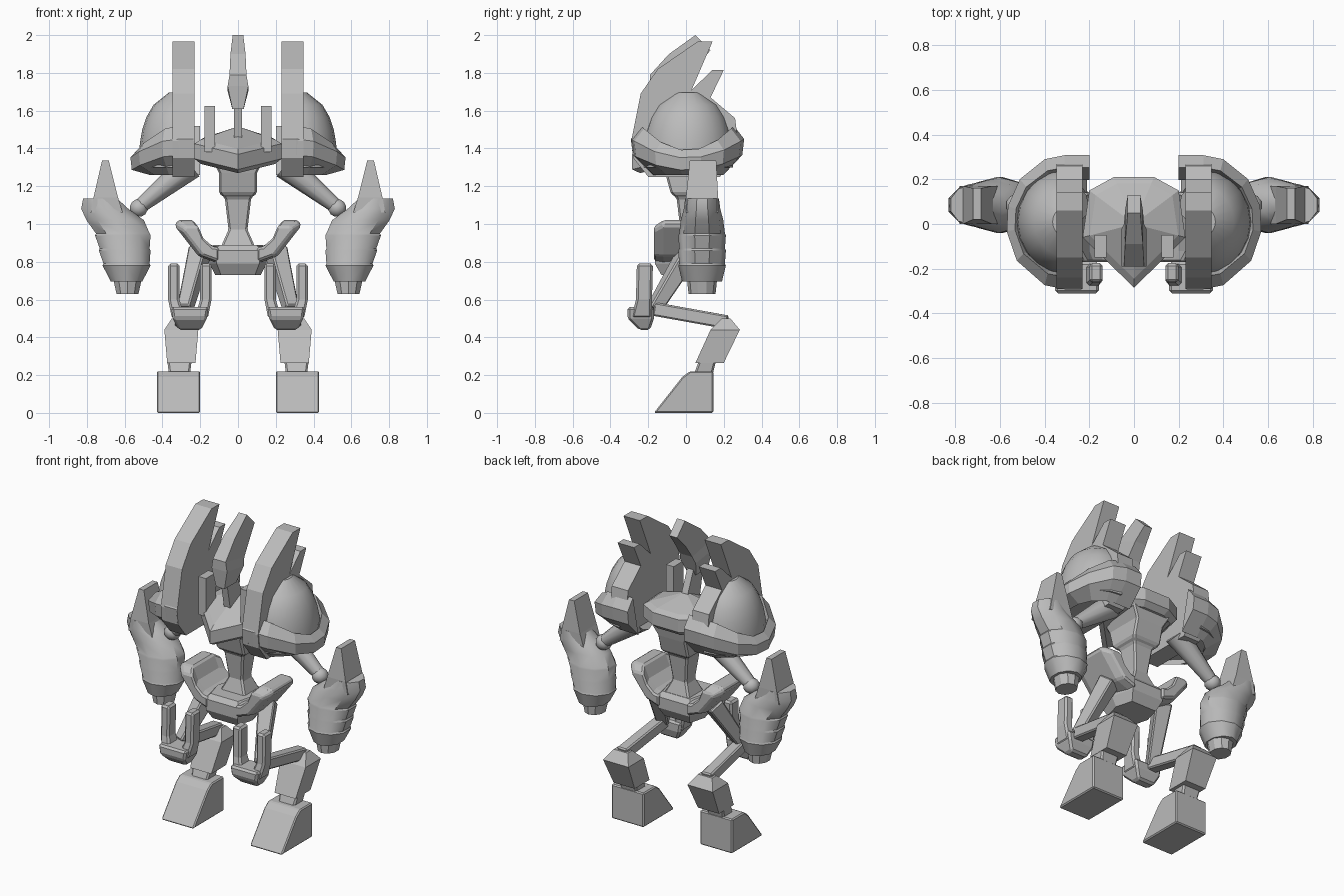
import bpy, bmesh, math
from mathutils import Vector

if "Cube" in bpy.data.objects:
    bpy.data.objects.remove(bpy.data.objects["Cube"], do_unlink=True)

tone = (0.5, 0.5, 0.5, 1)
grey = bpy.data.materials.new("plain_grey")
grey.use_nodes = True
grey.diffuse_color = tone
grey.node_tree.nodes["Principled BSDF"].inputs["Base Color"].default_value = tone


def loft(name, rings, bevel=0, smooth=0, side=1):
    """Skin a row of equal-length rings and cap both ends."""
    bm = bmesh.new()
    rows = [[bm.verts.new((p[0] * side, p[1], p[2])) for p in ring] for ring in rings]
    n = len(rows[0])
    for a, b in zip(rows, rows[1:]):
        for i in range(n):
            j = (i + 1) % n
            bm.faces.new((a[i], a[j], b[j], b[i]))
    bm.faces.new(rows[0])
    bm.faces.new(rows[-1])
    bmesh.ops.recalc_face_normals(bm, faces=bm.faces)
    mesh = bpy.data.meshes.new(name)
    bm.to_mesh(mesh)
    bm.free()
    mesh.materials.append(grey)
    ob = bpy.data.objects.new(name, mesh)
    bpy.context.collection.objects.link(ob)
    if bevel:
        mod = ob.modifiers.new("bevel", "BEVEL")
        mod.width = bevel
        mod.segments = 1
        mod.limit_method = "ANGLE"
    if smooth:
        bpy.ops.object.select_all(action="DESELECT")
        ob.select_set(True)
        bpy.context.view_layer.objects.active = ob
        bpy.ops.object.shade_smooth_by_angle(angle=math.radians(smooth))


def pair(name, rings, **options):
    """Make the left part and its mirror image."""
    for label, side in (("left", 1), ("right", -1)):
        loft(f"{label}_{name}", rings, side=side, **options)


def slab(middle, half_width, profile):
    """Side profile in (y, z), drawn out along x."""
    return [[(x, y, z) for y, z in profile] for x in (middle - half_width, middle + half_width)]


def oblong(z, middle, half_width, front, back):
    """Level rectangle."""
    left, right = middle - half_width, middle + half_width
    return [(left, front, z), (right, front, z), (right, back, z), (left, back, z)]


def oval(cx, cy, z, rx, ry, sides=10):
    """Level polygon whose flats touch the given radii."""
    turn = math.pi / sides
    rx, ry = rx / math.cos(turn), ry / math.cos(turn)
    angles = [turn * (2 * i + 1) for i in range(sides)]
    return [(cx + rx * math.cos(a), cy + ry * math.sin(a), z) for a in angles]


def beam(start, end, start_radius, end_radius, sides):
    """Two rings square to the line between two points."""
    start, end = Vector(start), Vector(end)
    turn = (end - start).to_track_quat("Z", "Y")
    return [[p + turn @ Vector(v) for v in oval(0, 0, 0, r, r, sides)]
            for p, r in ((start, start_radius), (end, end_radius))]


# Feet, ankles and shins
sole = [(-0.17, 0), (0.145, 0), (0.145, 0.22), (0.02, 0.22), (-0.02, 0.19)]
pair("foot", slab(0.315, 0.115, sole), bevel=0.007)
pair("ankle", [oblong(0.2, 0.31, 0.055, 0.04, 0.14), oblong(0.28, 0.31, 0.065, 0.07, 0.16)], bevel=0.01)
pair("shin", [oblong(0.265, 0.3, 0.075, 0.05, 0.2), oblong(0.44, 0.3, 0.09, 0.13, 0.285),
              oblong(0.5, 0.3, 0.05, 0.19, 0.235)])

# Folded legs
knee = (0.28, -0.17, 0.55)
pair("lower_leg_bar", beam(knee, (0.3, 0.22, 0.48), 0.036, 0.036, 4), bevel=0.008)
pair("thigh", beam((0.2, 0.02, 0.86), knee, 0.05, 0.035, 4), bevel=0.008)

# Knee forks with two upright prongs
fork_x = 0.255
pair("knee_cup", [oblong(0.44, fork_x, 0.06, -0.25, -0.19), oblong(0.5, fork_x, 0.09, -0.31, -0.17),
                  oblong(0.56, fork_x, 0.1, -0.31, -0.17)], bevel=0.012)
for name, way in (("outer_prong", 1), ("inner_prong", -1)):
    tip_x = fork_x + 0.085 * way
    pair(name, [oblong(0.5, fork_x + 0.06 * way, 0.035, -0.29, -0.18),
                oblong(0.6, tip_x, 0.03, -0.265, -0.18),
                oblong(0.79, tip_x, 0.03, -0.26, -0.175)], bevel=0.012)


# Pelvis and hip wings
def hexagon(z, width, depth):
    corners = [(-0.75, -1), (0.75, -1), (1, 0), (0.75, 1), (-0.75, 1), (-1, 0)]
    return [(x * width, y * depth - 0.02, z) for x, y in corners]


loft("pelvis", [hexagon(0.73, 0.12, 0.11), hexagon(0.79, 0.15, 0.145),
                hexagon(0.86, 0.16, 0.145), hexagon(0.89, 0.13, 0.12)])
wing = [(0, 0.03), (0.04, 0.035), (0.1, 0.09), (0.135, 0.17), (0.22, 0.17),
        (0.235, 0.14), (0.11, -0.02), (0, -0.06)]
pair("hip_wing", [[(0.1 + x * s, y, 0.85 + z * s) for x, z in wing]
                  for y, s in ((-0.17, 0.8), (-0.12, 1), (0.09, 1), (0.14, 0.8))], bevel=0.01)

# Waist
loft("waist", [oblong(z, 0, width, 0.02 - depth, 0.02 + depth) for z, width, depth in
               ((0.88, 0.09, 0.08), (0.97, 0.05, 0.05), (1.14, 0.07, 0.07), (1.16, 0.1, 0.1),
                (1.27, 0.1, 0.13), (1.36, 0.15, 0.15))], bevel=0.01)

# Chest plate with a pointed front and a low peak
half = [(0.23, -0.06), (0.2, 0.15), (0.09, 0.21)]
plan = [(0, -0.285)] + half + [(-x, y) for x, y in reversed(half)]


def chest_ring(scale, height):
    return [(x * scale, y * scale, height + min(y * scale, 0) / 4) for x, y in plan]


loft("chest", [chest_ring(0.85, 1.33), chest_ring(1, 1.36), chest_ring(1, 1.44),
               chest_ring(0.86, 1.46), chest_ring(0.1, 1.51)])
pair("chest_post", [oblong(z, 0.15, 0.027, -0.15, -0.05) for z in (1.38, 1.625)])

# Neck and swept head crest
loft("neck", [oblong(1.4, 0, 0.022, -0.1, 0.06), oblong(1.66, 0, 0.022, -0.15, -0.05)])


def crest_ring(width, front, back, z):
    low = z - (z - 1.6) / 5
    return [(-width, front, z), (width, front, z), (width, back, low), (-width, back, low)]


loft("head_crest", [crest_ring(0.03, -0.18, -0.06, 1.61), crest_ring(0.055, -0.19, -0.02, 1.73),
                    crest_ring(0.045, -0.19, 0, 1.79), crest_ring(0.04, -0.09, 0.06, 1.9),
                    crest_ring(0.028, 0.05, 0.13, 2)])

# Shoulder fins with a second spike behind
fin = [(-0.2, 1.25), (-0.28, 1.35), (-0.29, 1.44), (-0.24, 1.69), (-0.15, 1.82),
       (0.06, 1.965), (0.14, 1.965), (0.03, 1.71), (0.14, 1.815), (0.2, 1.815), (0.13, 1.67),
       (0.26, 1.56), (0.28, 1.4), (0.18, 1.25)]
pair("shoulder_fin", slab(0.288, 0.058, fin))

# Rounded shoulder shells
arc = [math.radians(18 * i - 90) for i in range(11)]
shell = []
for step in range(7):
    t = step / 6.2
    r = math.sqrt(1 - t ** 2.6)
    shell.append([(0.3 + 0.225 * r * math.cos(a), 0.01 + 0.24 * r * math.sin(a), 1.3 + 0.41 * t)
                  for a in arc])
pair("shoulder_shell", shell, smooth=35)


# Flared angular rim around each shoulder
def rim_ring(degrees, pull=0):
    c, s = math.cos(math.radians(degrees)), math.sin(math.radians(degrees))
    rise = s * s / 10
    section = [(0.225, 0.245, 1.39 + 1.3 * rise), (0.262, 0.3, 1.35 + rise),
               (0.255, 0.29, 1.285 + 0.8 * rise), (0.16, 0.19, 1.26)]
    return [(0.31 + rx * c - pull, 0.008 + ry * s, z) for rx, ry, z in section]


corners = [rim_ring(d) for d in (-90, -70, -35, -8, 14, 40, 70, 90)]
pair("shoulder_rim", [rim_ring(-90, 0.075)] + corners + [rim_ring(90, 0.11)])

# Upper arms and elbow balls
arm_y = 0.085
pair("upper_arm", beam((0.25, arm_y, 1.31), (0.53, arm_y, 1.085), 0.07, 0.035, 10), smooth=40)
ball = [(0.048 * math.cos(a), 0.048 * math.sin(a)) for a in (math.radians(30 * i - 75) for i in range(6))]
pair("elbow", [oval(0.525, arm_y, 1.085 + h, r, r) for r, h in ball], smooth=50)

# Banded forearms
forearm = [oval(0.59, arm_y, 0.695, 0.083, 0.1)]
for band in range(3):
    for inset in (0, 0.005):
        forearm.append(oval(0.59 + band / 100, arm_y, 0.78 + 0.08 * band + 2 * inset,
                            0.127 + band / 100 - inset, 0.12 - inset))
forearm += [oval(0.65, arm_y, 1.02, 0.152, 0.107), oval(0.705, arm_y, 1.08, 0.125, 0.092),
            oval(0.73, arm_y, 1.135, 0.09, 0.085)]
pair("forearm", forearm, smooth=37)

# Blunt nozzles and upright spikes
pair("nozzle", [oval(0.585, arm_y, 0.63, 0.058, 0.068), oval(0.585, arm_y, 0.71, 0.076, 0.076)])
pair("arm_spike", [oblong(1.06, 0.695, 0.085, 0, 0.17), oblong(1.14, 0.7, 0.065, 0, 0.17),
                   oblong(1.335, 0.702, 0.018, 0.02, 0.16)])
